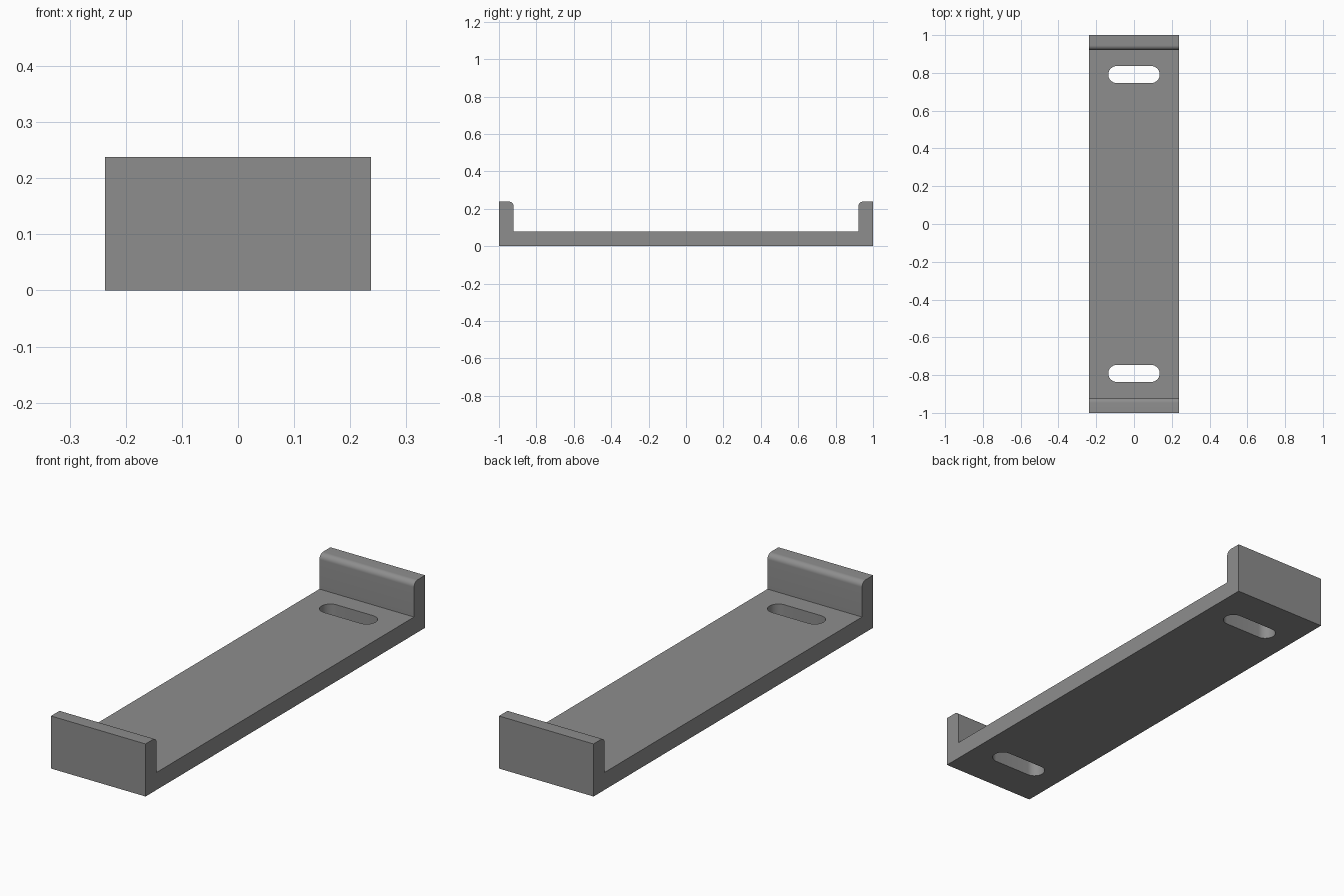
import bpy, bmesh, math
from mathutils import Vector

if "Cube" in bpy.data.objects:
    bpy.data.objects.remove(bpy.data.objects["Cube"])

HALF_W, HEIGHT, WALL, ROUND = 0.237, 0.238, 0.079, 0.025
SLOT_Y, SLOT_HALF, SLOT_R = 0.791, 0.136, 0.045

grey = bpy.data.materials.new("grey metal")
grey.diffuse_color = (0.27, 0.27, 0.27, 1)
grey.use_nodes = True
grey.node_tree.nodes["Principled BSDF"].inputs["Base Color"].default_value = grey.diffuse_color


def prism(name, outline, direction):
    """Extrude a closed outline into a solid object."""
    bm = bmesh.new()
    face = bm.faces.new([bm.verts.new(p) for p in outline])
    ext = bmesh.ops.extrude_face_region(bm, geom=[face])
    moved = [v for v in ext["geom"] if isinstance(v, bmesh.types.BMVert)]
    bmesh.ops.translate(bm, verts=moved, vec=Vector(direction))
    bmesh.ops.recalc_face_normals(bm, faces=bm.faces)
    mesh = bpy.data.meshes.new(name)
    bm.to_mesh(mesh)
    bm.free()
    mesh.materials.append(grey)
    obj = bpy.data.objects.new(name, mesh)
    bpy.context.collection.objects.link(obj)
    return obj


def arc(cx, cy, r, start, end, steps):
    angles = [math.radians(start + (end - start) * i / steps) for i in range(steps + 1)]
    return [(cx + r * math.cos(a), cy + r * math.sin(a)) for a in angles]


# Channel bracket: half profile with a rounded inner lip, mirrored
half = [(1, 0), (1, HEIGHT)]
half += arc(1 - WALL + ROUND, HEIGHT - ROUND, ROUND, 90, 180, 10)
half += [(1 - WALL, WALL)]
profile = half + [(-y, z) for y, z in reversed(half)]
bracket = prism("channel_bracket", [(-HALF_W, y, z) for y, z in profile], (2 * HALF_W, 0, 0))

# Mounting slots through the floor
for side, label in ((-1, "front"), (1, "back")):
    c = SLOT_HALF - SLOT_R
    outline = arc(c, side * SLOT_Y, SLOT_R, -90, 90, 20) + arc(-c, side * SLOT_Y, SLOT_R, 90, 270, 20)
    cutter = prism(label + "_slot_cutter", [(x, y, -0.1) for x, y in outline], (0, 0, 0.3))
    cutter.hide_render = True
    cutter.hide_set(True)
    cut = bracket.modifiers.new(label + "_slot", "BOOLEAN")
    cut.operation = "DIFFERENCE"
    cut.solver = "EXACT"
    cut.object = cutter

# Apply the cuts, then smooth the rounded faces
bpy.context.view_layer.objects.active = bracket
bracket.select_set(True)
for name in [m.name for m in bracket.modifiers]:
    bpy.ops.object.modifier_apply(modifier=name)
bpy.ops.object.shade_smooth_by_angle(angle=math.radians(30))
